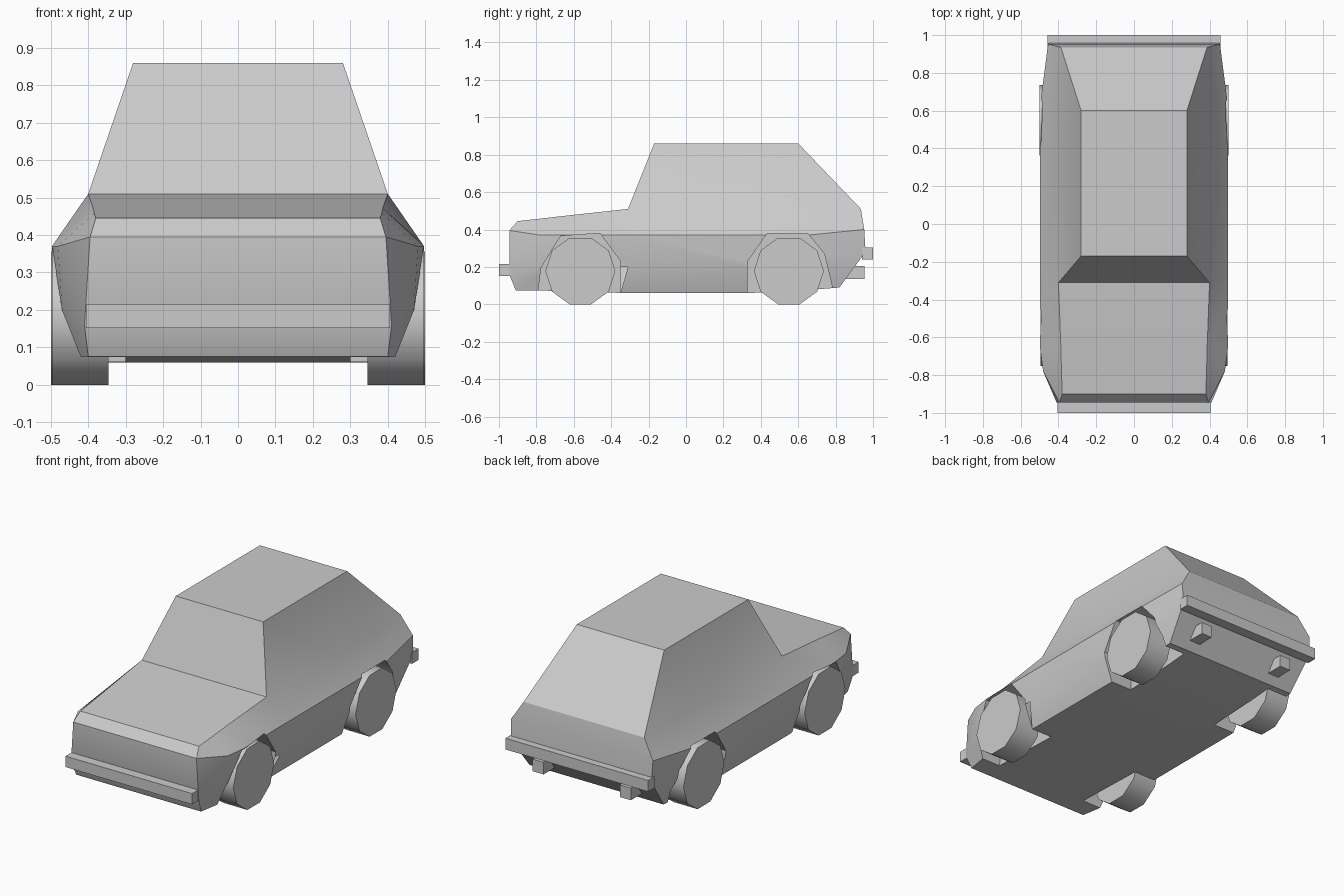
import bpy, bmesh
from math import pi, radians

if "Cube" in bpy.data.objects:
    bpy.data.objects.remove(bpy.data.objects["Cube"])


def finish(name, bm, smooth=None):
    bmesh.ops.recalc_face_normals(bm, faces=bm.faces[:])
    me = bpy.data.meshes.new(name)
    bm.to_mesh(me)
    bm.free()
    ob = bpy.data.objects.new(name, me)
    bpy.context.collection.objects.link(ob)
    if smooth:
        shade(ob, smooth)
    return ob


def select(ob):
    bpy.ops.object.select_all(action='DESELECT')
    ob.select_set(True)
    bpy.context.view_layer.objects.active = ob


def shade(ob, angle):
    select(ob)
    bpy.ops.object.shade_smooth_by_angle(angle=radians(angle))


def prism(name, profile, x0, x1):
    """Side profile of (y, z) points extruded from x0 to x1."""
    bm = bmesh.new()
    f = bm.faces.new([bm.verts.new((x0, y, z)) for y, z in profile])
    r = bmesh.ops.extrude_face_region(bm, geom=[f])
    bmesh.ops.translate(bm, vec=(x1 - x0, 0, 0),
                        verts=[v for v in r['geom'] if isinstance(v, bmesh.types.BMVert)])
    return finish(name, bm)


def box(y0, y1, z0, z1):
    return [(y0, z0), (y1, z0), (y1, z1), (y0, z1)]


# Body: half sections (sill, lower side, waist, shoulder), front to back
def section(y, w, lift, shoulder):
    return [(0.435 * w, y, 0.06 + lift), (0.485 * w, y, 0.20),
            (0.497 * w, y, 0.37), (shoulder[0], y, shoulder[1])]


stations = [
    [(0.40, -0.91, 0.075), (0.41, -0.945, 0.16), (0.395, -0.945, 0.395), (0.38, -0.90, 0.445)],
    section(-0.78, 0.968, 0.014, (0.384, 0.458)),
    section(-0.66, 1, 0.010, (0.387, 0.472)),
    section(-0.31, 1, 0, (0.40, 0.51)),
    section(0.33, 1, 0, (0.40, 0.51)),
    section(0.65, 0.995, 0.016, (0.396, 0.51)),
    [(0.43, 0.82, 0.09), (0.45, 0.96, 0.28), (0.455, 0.953, 0.40), (0.387, 0.935, 0.51)],
]
bm = bmesh.new()
R = [[bm.verts.new(p) for p in s] for s in stations]
L = [[bm.verts.new((-x, y, z)) for x, y, z in s] for s in stations]
for i in range(len(R) - 1):
    for S in (R, L):
        for j in range(3):
            bm.faces.new((S[i][j], S[i + 1][j], S[i + 1][j + 1], S[i][j + 1]))
    bm.faces.new((R[i][0], L[i][0], L[i + 1][0], R[i + 1][0]))
    if i < 3:
        bm.faces.new((R[i][3], R[i + 1][3], L[i + 1][3], L[i][3]))
for i in (0, -1):
    for j in range(3):
        bm.faces.new((R[i][j], R[i][j + 1], L[i][j + 1], L[i][j]))

# Cabin, sharing the shoulder edge
roof = {}
for key, S, s in (('R', R, 1), ('L', L, -1)):
    a = bm.verts.new((0.28 * s, -0.17, 0.86))
    b = bm.verts.new((0.28 * s, 0.60, 0.86))
    roof[key] = (a, b)
    bm.faces.new((S[3][3], S[4][3], a))
    bm.faces.new((S[4][3], b, a))
    bm.faces.new((S[4][3], S[5][3], b))
    bm.faces.new((S[5][3], S[6][3], b))
(ra, rb), (la, lb) = roof['R'], roof['L']
bm.faces.new((ra, rb, lb, la))
bm.faces.new((R[3][3], ra, la, L[3][3]))
bm.faces.new((R[6][3], L[6][3], lb, rb))
body = finish("car_body", bm)

# Wheel arches cut from the body
front_arch = [(-0.795, -0.1), (-0.79, 0.07), (-0.775, 0.195), (-0.67, 0.365),
              (-0.46, 0.38), (-0.35, 0.23), (-0.35, -0.1)]
rear_arch = [(0.33, -0.1), (0.33, 0.23), (0.435, 0.38), (0.65, 0.38),
             (0.74, 0.27), (0.785, 0.08), (0.79, -0.1)]
for arch in (front_arch, rear_arch):
    for s in (1, -1):
        cutter = prism("arch_cutter", arch, 0.30 * s, 0.7 * s)
        cutter.hide_render = True
        mod = body.modifiers.new("arch", 'BOOLEAN')
        mod.operation = 'DIFFERENCE'
        mod.solver = 'EXACT'
        mod.object = cutter
        select(body)
        bpy.ops.object.modifier_apply(modifier=mod.name)
        bpy.data.objects.remove(cutter)
shade(body, 32)

# Ten-sided wheels
for name, y, x in (("front_wheel", -0.565, 0.421), ("rear_wheel", 0.55, 0.425)):
    for s in (1, -1):
        bpy.ops.mesh.primitive_cylinder_add(vertices=10, radius=0.187, depth=0.15,
                                            location=(x * s, y, 0.178))
        w = bpy.context.object
        w.name = name
        # a vertex points along y, so the tread rests flat on the ground
        w.rotation_euler = (0, pi / 2, 0)
        bpy.context.view_layer.update()
        low = min((w.matrix_world @ v.co).z for v in w.data.vertices)
        if low < -0.005:
            w.rotation_euler = (pi / 10, pi / 2, 0)
        shade(w, 40)

# Bumpers and exhausts
prism("front_bumper", box(-1.0, -0.93, 0.152, 0.215), -0.406, 0.406)
prism("rear_bumper", box(0.94, 1.0, 0.24, 0.305), -0.458, 0.458)
for s in (1, -1):
    prism("exhaust", box(0.84, 0.955, 0.135, 0.205), 0.245 * s, 0.315 * s)
